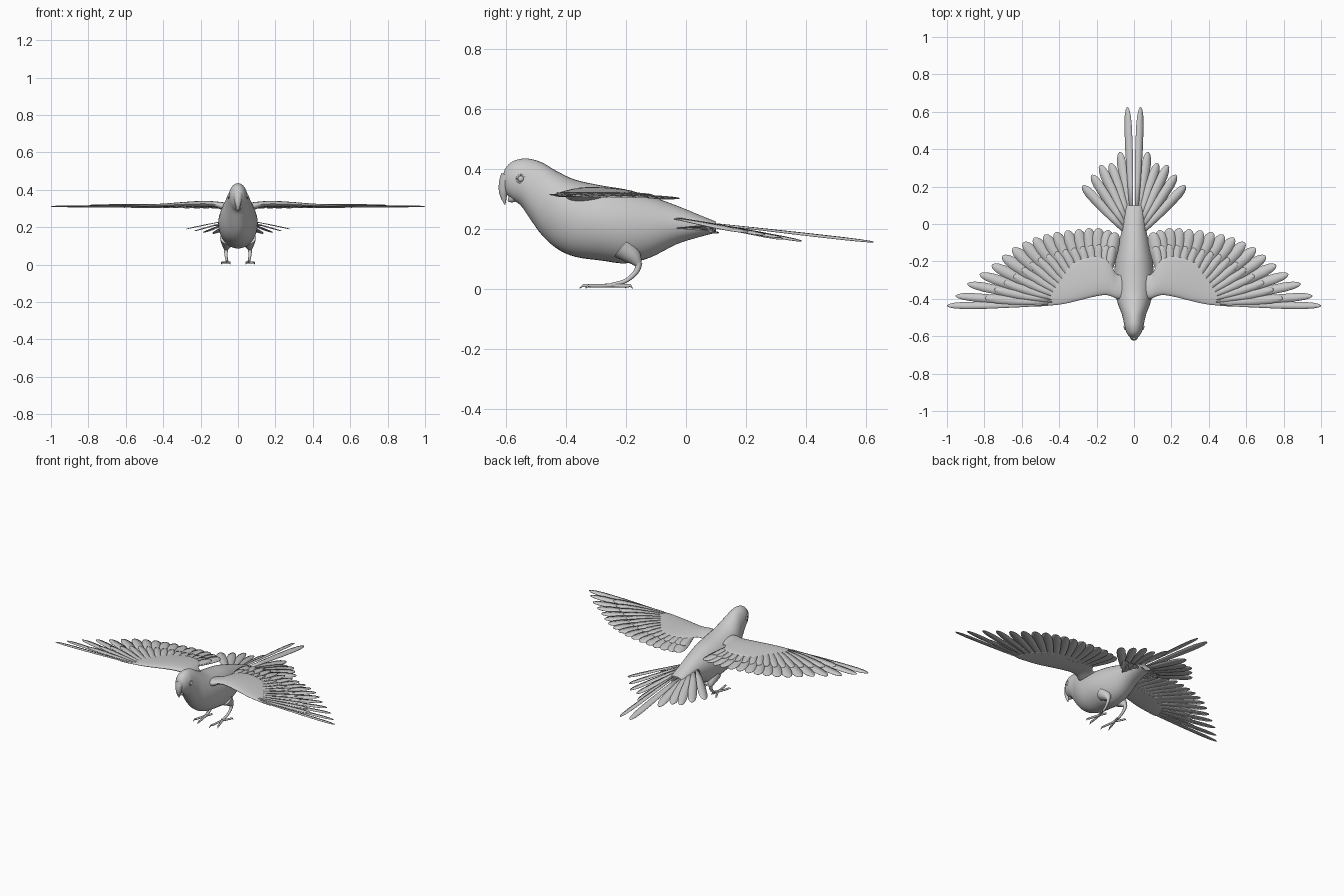
import bpy, bmesh, math
from mathutils import Vector

cube = bpy.data.objects.get("Cube")
if cube:
    bpy.data.objects.remove(cube, do_unlink=True)

GREY = (0.6, 0.6, 0.6, 1)
mat = bpy.data.materials.new("plain_grey")
mat.use_nodes = True
mat.diffuse_color = GREY
mat.node_tree.nodes["Principled BSDF"].inputs["Base Color"].default_value = GREY


def finish(ob, mirror=False, thickness=0):
    """Material, smooth shading, optional shell and left/right mirror."""
    ob.data.materials.clear()
    ob.data.materials.append(mat)
    bpy.ops.object.select_all(action="DESELECT")
    ob.select_set(True)
    bpy.context.view_layer.objects.active = ob
    bpy.ops.object.shade_smooth_by_angle(angle=math.radians(50))
    if thickness:
        shell = ob.modifiers.new("shell", "SOLIDIFY")
        shell.thickness, shell.offset = thickness, 0
    if mirror:
        ob.modifiers.new("mirror", "MIRROR").use_mirror_merge = False
    return ob


def from_bmesh(name, bm, **kw):
    bmesh.ops.recalc_face_normals(bm, faces=bm.faces)
    me = bpy.data.meshes.new(name)
    bm.to_mesh(me)
    bm.free()
    ob = bpy.data.objects.new(name, me)
    bpy.context.collection.objects.link(ob)
    return finish(ob, **kw)


def spline(points, steps):
    """Smooth interpolation through tuples of any length."""
    out, n = [], len(points)
    for i in range(n - 1):
        a, b, c, d = (points[min(max(i + k, 0), n - 1)] for k in (-1, 0, 1, 2))
        for s in range(steps):
            t = s / steps
            out.append([q + t / 2 * (r - p + t * (2 * p - 5 * q + 4 * r - s2 + t * (3 * (q - r) + s2 - p)))
                        for p, q, r, s2 in zip(a, b, c, d)])
    return out + [list(points[-1])]


def loft(name, rings, **kw):
    bm = bmesh.new()
    rows = [[bm.verts.new(p) for p in ring] for ring in rings]
    n = len(rows[0])
    for a, b in zip(rows, rows[1:]):
        for i in range(n):
            bm.faces.new((a[i], a[(i + 1) % n], b[(i + 1) % n], b[i]))
    bm.faces.new(rows[0])
    bm.faces.new(rows[-1])
    return from_bmesh(name, bm, **kw)


def tube(name, points, **kw):
    """Tapered round tube through (x, y, z, radius) points."""
    rings, path = [], spline(points, 5)
    for i, p in enumerate(path):
        here = Vector(p[:3])
        along = Vector(path[min(i + 1, len(path) - 1)][:3]) - Vector(path[max(i - 1, 0)][:3])
        u = along.cross((1, 0.01, 0)).normalized()
        v = along.cross(u).normalized()
        rings.append([here + max(p[3], 0.0005) * (u * math.cos(a) + v * math.sin(a))
                      for a in (math.tau * k / 14 for k in range(14))])
    return loft(name, rings, **kw)


FEATHER = [(0, .4), (.3, .75), (.6, 1), (.82, 1), (.92, .8), (.975, .5), (1, .12)]


def feather(bm, root, tip, half, roll=0.004):
    """Rounded vane with a slight ridge; roll makes neighbours overlap."""
    root, tip = Vector(root), Vector(tip)
    side = (tip - root).cross((0, 0, 1)).normalized()
    up = Vector((0, 0, 1))
    prev = None
    for t, w in FEATHER:
        c = root.lerp(tip, t)
        row = [bm.verts.new(c + side * half * w * s + up * (roll * s + 0.003 * (s == 0)) * w)
               for s in (-1, 0, 1)]
        if prev:
            for k in (0, 1):
                bm.faces.new((prev[k], prev[k + 1], row[k + 1], row[k]))
        prev = row


# Body and head: y, top, bottom, half width
BODY = [(-.608, .385, .345, .012), (-.6, .405, .32, .027), (-.58, .424, .3, .04),
        (-.55, .434, .278, .05), (-.52, .434, .235, .056), (-.48, .422, .18, .066),
        (-.43, .393, .135, .085), (-.37, .365, .108, .1), (-.28, .345, .095, .106),
        (-.2, .332, .086, .1), (-.12, .31, .105, .085), (-.03, .278, .15, .065),
        (.05, .245, .175, .053), (.1, .225, .188, .043)]
rings = []
for y, top, low, w in spline(BODY, 4):
    rings.append([(w * math.cos(a), y, (top + low) / 2 + (top - low) / 2 * math.sin(a))
                  for a in (math.tau * k / 36 for k in range(36))])
loft("body", rings)

# Hooked beak
tube("upper_beak", [(0, -.59, .375, .028), (0, -.602, .35, .022),
                    (0, -.608, .318, .014), (0, -.603, .282, .002)])
tube("lower_beak", [(0, -.565, .312, .02), (0, -.582, .3, .013), (0, -.592, .292, .003)])

# Eyes with raised lids
bm = bmesh.new()
bmesh.ops.create_uvsphere(bm, u_segments=20, v_segments=12, radius=.011)
bmesh.ops.translate(bm, verts=bm.verts, vec=(.045, -.55, .367))
from_bmesh("eyes", bm, mirror=True)
bm = bmesh.new()
lid = [[bm.verts.new((.048 + .003 * math.sin(b), -.55 + (.013 + .003 * math.cos(b)) * math.cos(a),
                      .367 + (.013 + .003 * math.cos(b)) * math.sin(a)))
        for b in (math.tau * j / 8 for j in range(8))] for a in (math.tau * k / 24 for k in range(24))]
for i in range(24):
    for j in range(8):
        k, m = (i + 1) % 24, (j + 1) % 8
        bm.faces.new((lid[i][j], lid[k][j], lid[k][m], lid[i][m]))
from_bmesh("eyelids", bm, mirror=True)

# Wing arm: x, front y, back y, z, half thickness
ARM = [(.03, -.41, -.27, .3, .036), (.09, -.4, -.27, .314, .027), (.125, -.385, -.215, .322, .021),
       (.16, -.38, -.185, .325, .02), (.22, -.39, -.175, .325, .019), (.3, -.41, -.195, .322, .016),
       (.38, -.428, -.24, .318, .013), (.46, -.437, -.3, .315, .01),
       (.52, -.441, -.365, .313, .007), (.54, -.438, -.41, .313, .003)]
rings = []
for x, front, back, z, h in spline(ARM, 4):
    rings.append([(x, (front + back) / 2 - (back - front) / 2 * math.cos(a),
                   z + h * math.sin(a) * (.7 + .3 * math.cos(a)))
                  for a in (math.tau * k / 24 for k in range(24))])
loft("wing_arm", rings, mirror=True)

# Flight feathers fan from the arm, with a shorter covert row on top
TIPS = spline([(1, -.437), (.89, -.32), (.76, -.22), (.65, -.13), (.535, -.075),
               (.42, -.045), (.3, -.028), (.19, -.022), (.1, -.045)], 2)
flight, coverts = bmesh.new(), bmesh.new()
last = len(TIPS) - 1
for i, (x, y) in enumerate(TIPS):
    t = i / last
    root = Vector((.48, -.43, .314)).lerp(Vector((.14, -.28, .322)), t)
    tip = Vector((x, y, .311 - .01 * t))
    feather(flight, root, tip, .019 + .014 * min(1, t * 3))
    if i:
        feather(coverts, root + Vector((0, 0, .005)),
                root.lerp(tip, .68) + Vector((0, 0, .005)), .024)
from_bmesh("flight_feathers", flight, mirror=True, thickness=.002)
from_bmesh("wing_coverts", coverts, mirror=True, thickness=.002)

# Tail fan: tip x, y, z, half width, from the centre pair outward
TAIL = [(.035, .625, .157, .02), (.075, .385, .16, .025), (.125, .325, .166, .026),
        (.18, .315, .172, .026), (.225, .262, .181, .026), (.275, .205, .19, .026)]
bm = bmesh.new()
for i, (x, y, z, w) in enumerate(TAIL):
    feather(bm, (.014 + .007 * i, .05 - .018 * i, .222 + .003 * i), (x, y, z), w, roll=-.004)
from_bmesh("tail_feathers", bm, mirror=True, thickness=.002)
bm = bmesh.new()
for i in range(4):
    feather(bm, (.02 + .008 * i, -.04, .2), (.025 + .035 * i, .11 - .01 * i, .188 + .007 * i), .02)
from_bmesh("under_tail_coverts", bm, mirror=True, thickness=.002)

# Legs: feathered thigh, shank and four toes with claws
tube("thigh", [(.055, -.21, .14, .042), (.06, -.175, .107, .027), (.065, -.155, .078, .009)], mirror=True)
tube("shank", [(.065, -.157, .088, .012), (.064, -.166, .058, .009),
               (.061, -.2, .028, .007), (.058, -.245, .014, .008)], mirror=True)
for name, x, y in (("front_inner_toe", .042, -.355), ("front_outer_toe", .088, -.335),
                   ("back_inner_toe", .042, -.2), ("back_outer_toe", .09, -.178)):
    dx, dy = x - .058, y + .243
    tube(name, [(.058, -.243, .013, .007), (.058 + dx * .4, -.243 + dy * .4, .011, .006),
                (.058 + dx * .75, -.243 + dy * .75, .011, .006),
                (.058 + dx * .88, -.243 + dy * .88, .012, .004), (x, y, .002, .001)], mirror=True)
